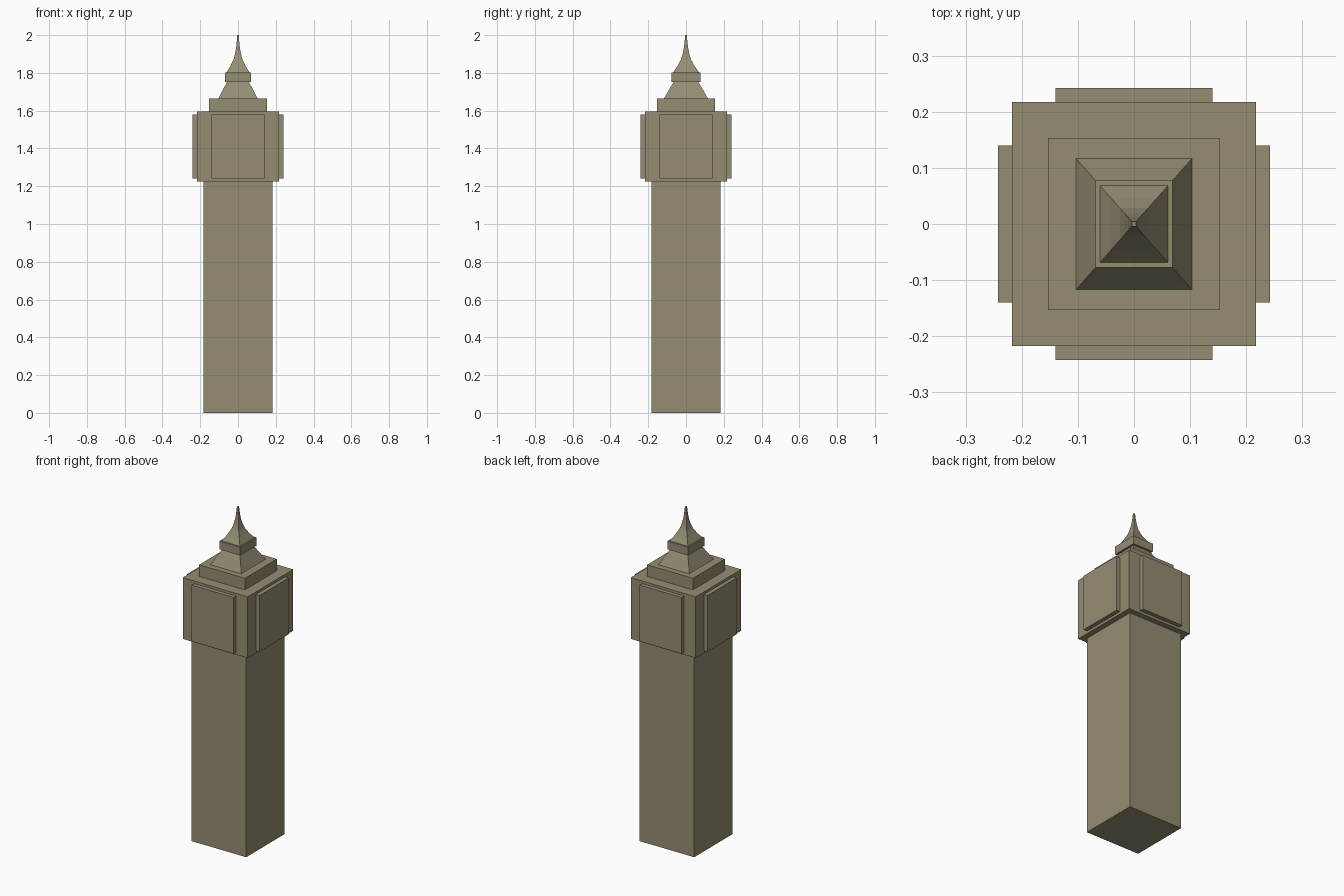
import bpy, bmesh
from math import pi
from mathutils import Matrix

if "Cube" in bpy.data.objects:
    bpy.data.objects.remove(bpy.data.objects["Cube"])

stone = bpy.data.materials.new("stone")
stone.diffuse_color = (0.30, 0.27, 0.17, 1)
stone.use_nodes = True
stone.node_tree.nodes["Principled BSDF"].inputs["Base Color"].default_value = stone.diffuse_color


def finish(name, bm):
    bmesh.ops.recalc_face_normals(bm, faces=bm.faces)
    me = bpy.data.meshes.new(name)
    bm.to_mesh(me)
    bm.free()
    me.materials.append(stone)
    ob = bpy.data.objects.new(name, me)
    bpy.context.collection.objects.link(ob)
    return ob


def stack(name, profile, depth_ratio=1.0):
    """Square tower section from (half width, height) levels."""
    bm = bmesh.new()
    rings = []
    for w, z in profile:
        d = w * depth_ratio
        rings.append([bm.verts.new((sx * w, sy * d, z))
                      for sx, sy in ((-1, -1), (1, -1), (1, 1), (-1, 1))])
    for a, b in zip(rings, rings[1:]):
        for i in range(4):
            j = (i + 1) % 4
            bm.faces.new((a[i], a[j], b[j], b[i]))
    bm.faces.new(rings[0][::-1])
    bm.faces.new(rings[-1])
    return finish(name, bm)


# Main tower blocks
stack("shaft", [(0.183, 0), (0.183, 1.225)])
stack("clock_block", [(0.217, 1.225), (0.217, 1.595)])
stack("upper_step", [(0.153, 1.595), (0.153, 1.665)])

# Raised panel on each of the four sides
for i, side in enumerate(("front", "right", "back", "left")):
    bm = bmesh.new()
    place = (Matrix.Rotation(i * pi / 2, 4, 'Z')
             @ Matrix.Translation((0, -0.2295, 1.41))
             @ Matrix.Diagonal((0.28, 0.025, 0.34, 1)))
    bmesh.ops.create_cube(bm, size=1, matrix=place)
    finish(side + "_panel", bm)

# Roof, lantern and flared spire, slightly deeper than wide
RATIO = 1.13
stack("lower_roof", [(0.103, 1.665), (0.057, 1.755)], RATIO)
stack("lantern", [(0.069, 1.752), (0.069, 1.802)], RATIO)
stack("spire", [(0.061, 1.802), (0.041, 1.835), (0.025, 1.868), (0.017, 1.895),
                (0.011, 1.925), (0.007, 1.96), (0.004, 2.0)], RATIO)
